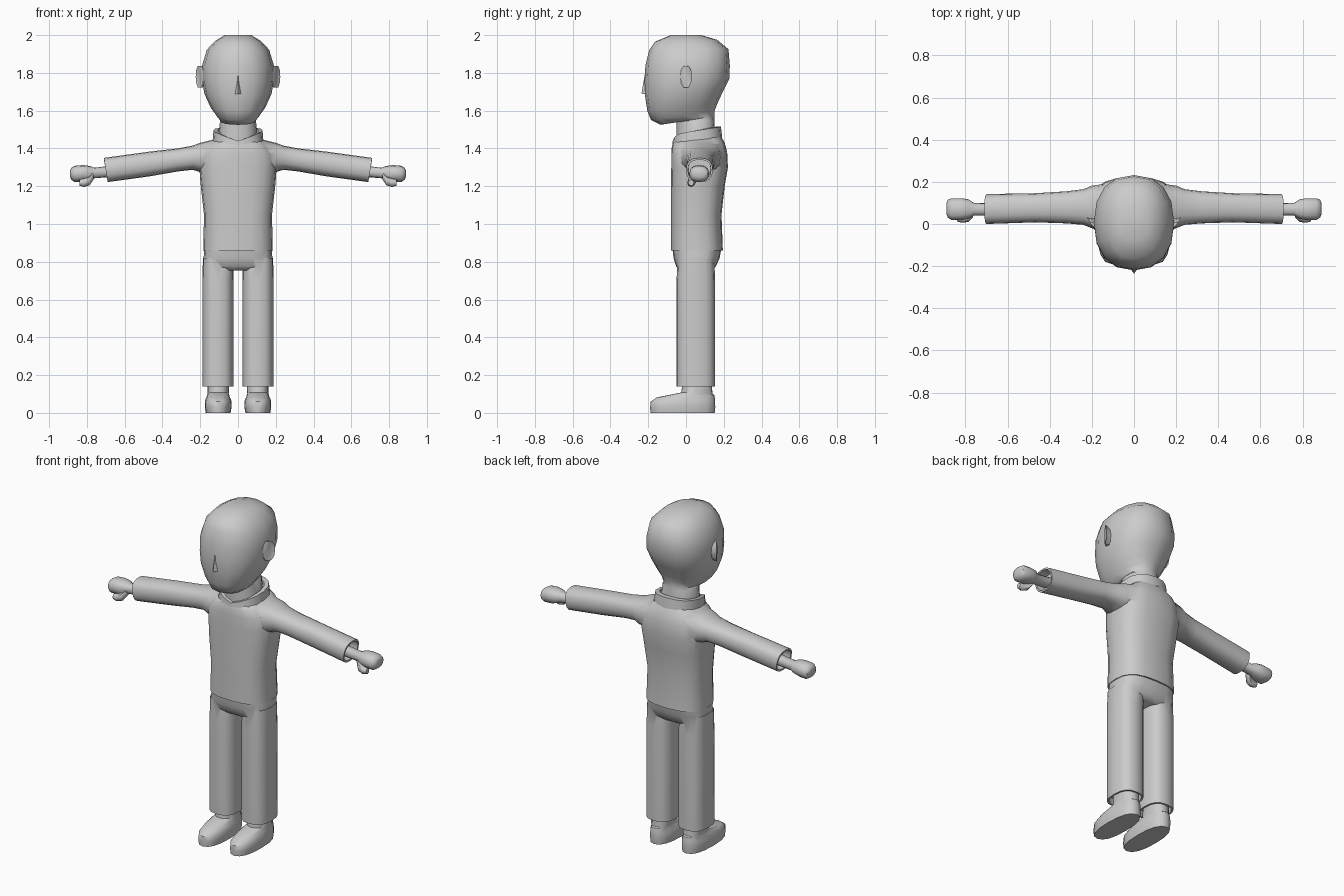
import bpy, bmesh, math
from mathutils import Vector

if "Cube" in bpy.data.objects:
    bpy.data.objects.remove(bpy.data.objects["Cube"])

grey = bpy.data.materials.new("plain grey")
grey.diffuse_color = (0.6, 0.6, 0.6, 1)
grey.use_nodes = True
grey.node_tree.nodes["Principled BSDF"].inputs["Base Color"].default_value = grey.diffuse_color


def loft(name, rings, n=16, p=2.0, loop=False):
    """Skin rounded cross-sections (centre, half axis u, half axis v)."""
    bm = bmesh.new()
    rows = []
    for c, u, v in rings:
        row = []
        for i in range(n):
            a = 2 * math.pi * i / n
            s, t = math.cos(a), math.sin(a)
            s = math.copysign(abs(s) ** (2 / p), s)
            t = math.copysign(abs(t) ** (2 / p), t)
            row.append(bm.verts.new(Vector(c) + Vector(u) * s + Vector(v) * t))
        rows.append(row)
    pairs = list(zip(rows, rows[1:])) + ([(rows[-1], rows[0])] if loop else [])
    for a, b in pairs:
        for i in range(n):
            j = (i + 1) % n
            bm.faces.new((a[i], a[j], b[j], b[i]))
    if not loop:
        bm.faces.new(rows[0])
        bm.faces.new(rows[-1])
    return finish(name, bm)


def finish(name, bm):
    bmesh.ops.recalc_face_normals(bm, faces=bm.faces)
    me = bpy.data.meshes.new(name)
    bm.to_mesh(me)
    bm.free()
    me.materials.append(grey)
    ob = bpy.data.objects.new(name, me)
    bpy.context.collection.objects.link(ob)
    return ob


def upright(w, yf, zf, yb, zb, x=0):
    """Section given by its half width and its front and back points."""
    return ((x, (yf + yb) / 2, (zf + zb) / 2), (w, 0, 0),
            (0, (yb - yf) / 2, (zb - zf) / 2))


def sideways(x, z0, z1, y0, y1, lean=0):
    """Section across an arm that points along x."""
    return ((x, (y0 + y1) / 2, (z0 + z1) / 2), (0, (y1 - y0) / 2, 0),
            (lean, 0, (z1 - z0) / 2))


def activate(ob):
    bpy.ops.object.select_all(action='DESELECT')
    ob.select_set(True)
    bpy.context.view_layer.objects.active = ob


def union(base, others):
    activate(base)
    for o in others:
        m = base.modifiers.new("join", 'BOOLEAN')
        m.operation, m.solver, m.object = 'UNION', 'EXACT', o
        bpy.ops.object.modifier_apply(modifier=m.name)
        bpy.data.objects.remove(o)


def mirrored(ob, name):
    """Copy of a part on the other side of the body."""
    bm = bmesh.new()
    bm.from_mesh(ob.data)
    for v in bm.verts:
        v.co.x *= -1
    return finish(name, bm)


# Head running down into the neck
loft("head", [
    upright(.07, -.08, 2.0, .08, 2.0),
    upright(.12, -.165, 1.965, .165, 1.975),
    upright(.165, -.195, 1.92, .225, 1.925),
    upright(.19, -.215, 1.84, .232, 1.84),
    upright(.19, -.22, 1.75, .23, 1.77),
    upright(.178, -.217, 1.68, .195, 1.70),
    upright(.145, -.205, 1.60, .165, 1.635),
    upright(.115, -.185, 1.55, .152, 1.60),
    upright(.092, -.135, 1.525, .15, 1.57),
    upright(.095, -.05, 1.545, .15, 1.55),
    upright(.105, -.05, 1.44, .155, 1.45)], p=2.3)

# Nose: a small wedge
bm = bmesh.new()
a, b, c, d, e = [bm.verts.new(q) for q in (
    (0, -.215, 1.81), (-.027, -.2, 1.685), (.027, -.2, 1.685),
    (0, -.236, 1.69), (0, -.18, 1.69))]
for f in ((a, b, d), (a, d, c), (b, e, d), (d, e, c), (a, e, b), (a, c, e)):
    bm.faces.new(f)
finish("nose", bm)

# Ears flare outward to the back
ear = loft("right_ear", [
    ((.165, .0, 1.775), (.01, .03, 0), (0, 0, .05)),
    ((.197, -.002, 1.78), (.014, .03, 0), (0, 0, .06)),
    ((.208, .005, 1.78), (.016, .027, 0), (0, 0, .06)),
    ((.207, .012, 1.78), (.008, .014, 0), (0, 0, .035))], n=10)
ear_2 = mirrored(ear, "left_ear")

# Collar band with a dip at the front
collar = loft("collar", [
    upright(.13, -.07, 1.475, .185, 1.515),
    upright(.135, -.078, 1.41, .192, 1.455),
    upright(.10, -.045, 1.41, .155, 1.455),
    upright(.108, -.048, 1.475, .158, 1.515)], p=2.4, loop=True)
for v in collar.data.vertices:
    if v.co.y < 0:
        v.co.z -= .035 * max(0, 1 - abs(v.co.x) / .11)

# Shirt: torso joined with both sleeves, open at the cuffs
shirt = loft("shirt", [
    upright(.184, -.08, .86, .195, .86),
    upright(.180, -.08, 1.05, .188, 1.05),
    upright(.197, -.08, 1.20, .205, 1.20),
    upright(.205, -.078, 1.30, .222, 1.30),
    upright(.200, -.078, 1.37, .218, 1.38),
    upright(.165, -.075, 1.41, .205, 1.43),
    upright(.125, -.068, 1.435, .185, 1.465)], n=20, p=2.7)
sleeve = loft("sleeve", [
    sideways(.10, 1.27, 1.455, -.05, .195),
    sideways(.20, 1.275, 1.43, -.02, .182),
    sideways(.24, 1.287, 1.415, -.004, .165),
    sideways(.32, 1.278, 1.40, .003, .155),
    sideways(.47, 1.252, 1.383, .008, .146),
    sideways(.70, 1.222, 1.35, .0, .142, .01),
    sideways(.70, 1.232, 1.34, .01, .132, .01),
    sideways(.65, 1.24, 1.345, .012, .13)], p=2.5)
union(shirt, [sleeve, mirrored(sleeve, "sleeve_2")])

# Hand: wrist, fist and a thumb below
hand = loft("right_hand", [
    sideways(.64, 1.252, 1.312, .04, .10),
    sideways(.76, 1.242, 1.298, .04, .10),
    sideways(.785, 1.235, 1.307, .025, .117),
    sideways(.82, 1.225, 1.312, .018, .122),
    sideways(.865, 1.222, 1.308, .018, .122),
    sideways(.883, 1.235, 1.297, .03, .115),
    sideways(.889, 1.25, 1.285, .045, .10)], n=12, p=2.4)
thumb = loft("thumb", [
    sideways(.765, 1.235, 1.275, .03, .07),
    sideways(.785, 1.205, 1.255, .01, .055),
    sideways(.815, 1.196, 1.24, .006, .048),
    sideways(.84, 1.203, 1.235, .012, .042)], n=8)
union(hand, [thumb])
hand_2 = mirrored(hand, "left_hand")

# Trousers: hips joined with both legs, open at the hems
trousers = loft("trousers", [
    upright(.178, -.072, .875, .188, .875),
    upright(.182, -.066, .82, .178, .82),
    upright(.186, -.052, .775, .158, .775),
    upright(.184, -.03, .755, .135, .755)], n=20, p=2.9)
leg = loft("leg", [
    upright(.080, -.045, .82, .15, .82, .106),
    upright(.082, -.05, .70, .154, .70, .106),
    upright(.082, -.05, .14, .154, .14, .106),
    upright(.072, -.04, .14, .144, .14, .106),
    upright(.072, -.04, .18, .144, .18, .106)], p=2.7)
union(trousers, [leg, mirrored(leg, "leg_2")])

# Shoes rising into the ankles
shoe = loft("right_shoe", [
    upright(.066, -.188, 0, .152, 0, .105),
    upright(.071, -.19, .03, .155, .03, .105),
    upright(.070, -.187, .06, .154, .07, .105),
    upright(.060, -.155, .082, .15, .095, .105),
    upright(.056, -.025, .108, .14, .10, .105),
    upright(.058, -.015, .19, .135, .19, .105)], p=2.4)
shoe_2 = mirrored(shoe, "left_shoe")

# Smooth surfaces, sharp hems
for ob in list(bpy.context.collection.objects):
    activate(ob)
    bpy.ops.object.shade_smooth_by_angle(angle=math.radians(45))
